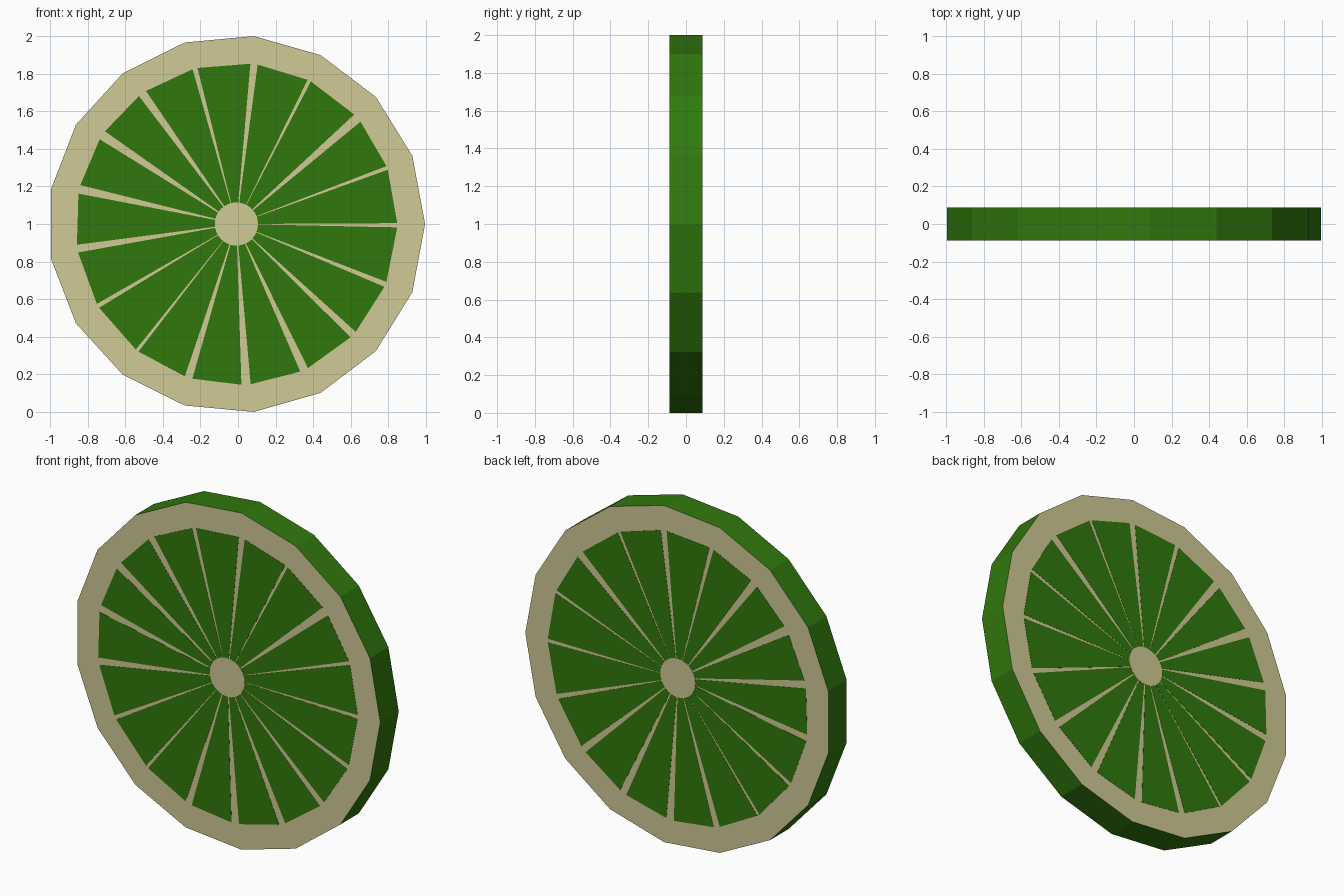
import bpy, math

if "Cube" in bpy.data.objects:
    bpy.data.objects.remove(bpy.data.objects["Cube"])

N = 17
R = 1.0043            # rind radius
CX, CZ = -0.0086, 1.0 # centre of the slice
H = 0.0865            # half thickness of the rind


def material(name, rgb):
    m = bpy.data.materials.new(name)
    m.diffuse_color = (*rgb, 1)
    m.use_nodes = True
    m.node_tree.nodes["Principled BSDF"].inputs["Base Color"].default_value = m.diffuse_color
    return m


green = material("green", (0.03, 0.19, 0.004))
cream = material("cream", (0.63, 0.59, 0.30))


def prism(name, outline, half, cap, side):
    """Extrude an x/z outline through y, with separate cap and side colours."""
    n = len(outline)
    verts = [(x, -half, z) for x, z in outline] + [(x, half, z) for x, z in outline]
    faces = [list(range(n)), list(range(2 * n - 1, n - 1, -1))]
    faces += [[i, i + n, (i + 1) % n + n, (i + 1) % n] for i in range(n)]
    me = bpy.data.meshes.new(name)
    me.from_pydata(verts, [], faces)
    me.materials.append(cap)
    me.materials.append(side)
    for p in me.polygons[2:]:
        p.material_index = 1
    ob = bpy.data.objects.new(name, me)
    bpy.context.collection.objects.link(ob)
    return ob


def polar(r, deg):
    a = math.radians(deg)
    return CX + r * math.cos(a), CZ + r * math.sin(a)


# Rind: pale faces with a green edge
prism("rind", [polar(R, i * 360 / N) for i in range(N)], H, cream, green)

# Flesh: start and end angle of each wedge, with uneven gaps
wedges = [(0.3, 19.7), (21.1, 39.5), (42.9, 62.4), (63.7, 82.4), (85, 104),
          (105.8, 124.2), (127.3, 144.8), (148.2, 166), (169.1, 187.4),
          (190.2, 209.8), (211.4, 231.3), (232.5, 251.3), (254.1, 271.8),
          (275.1, 293.4), (296.4, 315.2), (317.9, 337), (338.9, 358.8)]
for i, (a, b) in enumerate(wedges):
    prism(f"segment_{i + 1}", [polar(0.03, a), polar(0.856, a), polar(0.856, b), polar(0.03, b)],
          H + 0.001, green, green)

# Core: small round pith over the wedge tips
prism("core", [polar(0.115, i * 360 / 32) for i in range(32)], H + 0.002, cream, cream)
